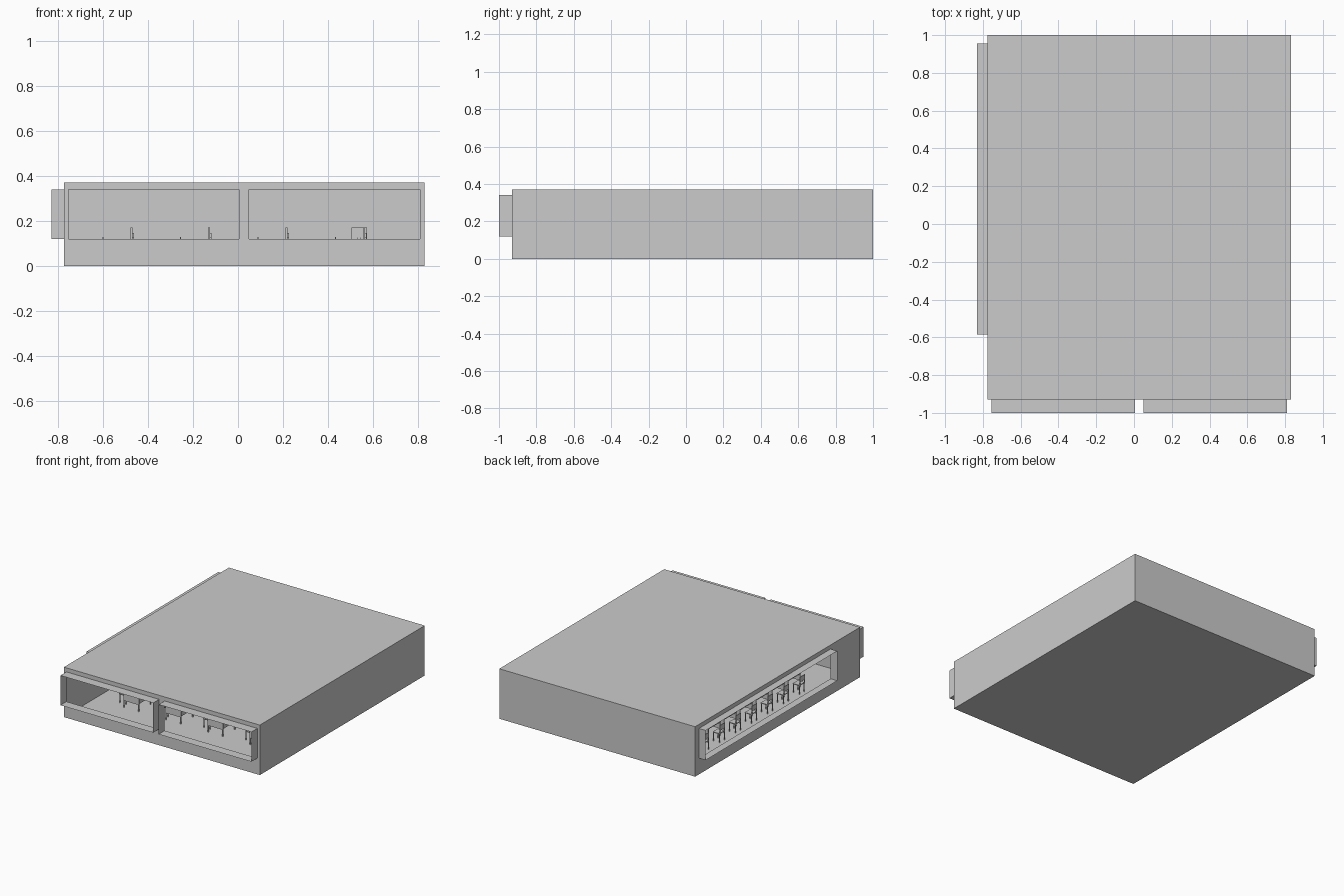
import bpy, bmesh
from mathutils import Matrix, Vector
from math import pi

if "Cube" in bpy.data.objects:
    bpy.data.objects.remove(bpy.data.objects["Cube"])

def finish(name, bm):
    mesh = bpy.data.meshes.new(name)
    bm.to_mesh(mesh)
    bm.free()
    ob = bpy.data.objects.new(name, mesh)
    bpy.context.collection.objects.link(ob)
    return ob

def quad(bm, *pts):
    bm.faces.new([bm.verts.new(p) for p in pts])

def boxes(name, parts):
    # each part: x0, x1, y0, y1, z0, z1
    bm = bmesh.new()
    for x0, x1, y0, y1, z0, z1 in parts:
        c = Vector(((x0 + x1) / 2, (y0 + y1) / 2, (z0 + z1) / 2))
        s = Matrix.Diagonal((x1 - x0, y1 - y0, z1 - z0, 1))
        bmesh.ops.create_cube(bm, size=1, matrix=Matrix.Translation(c) @ s)
    return finish(name, bm)

X0, X1, Y0, Y1, H = -0.775, 0.83, -0.93, 1.0, 0.37
Z0, Z1 = 0.12, 0.34

def window_wall(bm, a0, a1, openings, depth, place):
    # thin wall with openings, each surrounded by a projecting open surround
    def rect(u0, u1, w0, w1):
        if u1 > u0:
            quad(bm, place(u0, 0, w0), place(u1, 0, w0), place(u1, 0, w1), place(u0, 0, w1))
    rect(a0, a1, 0, Z0)
    rect(a0, a1, Z1, H)
    edges = [a0] + [v for o in openings for v in o] + [a1]
    for i in range(0, len(edges), 2):
        rect(edges[i], edges[i + 1], Z0, Z1)
    for u0, u1 in openings:
        ring = [(u0, Z0), (u1, Z0), (u1, Z1), (u0, Z1)]
        for (ua, wa), (ub, wb) in zip(ring, ring[1:] + ring[:1]):
            quad(bm, place(ua, 0, wa), place(ub, 0, wb),
                 place(ub, depth, wb), place(ua, depth, wa))

# Room shell: floor, roof, back and right walls plus the two window walls
bm = bmesh.new()
quad(bm, (X0, Y0, 0), (X0, Y1, 0), (X1, Y1, 0), (X1, Y0, 0))
quad(bm, (X0, Y0, H), (X1, Y0, H), (X1, Y1, H), (X0, Y1, H))
quad(bm, (X1, Y1, 0), (X0, Y1, 0), (X0, Y1, H), (X1, Y1, H))
quad(bm, (X1, Y0, 0), (X1, Y1, 0), (X1, Y1, H), (X1, Y0, H))
window_wall(bm, X0, X1, [(-0.755, 0.005), (0.05, 0.81)], 0.07,
            lambda u, d, w: (u, Y0 - d, w))
window_wall(bm, Y0, Y1, [(-0.585, 0.955)], 0.055,
            lambda u, d, w: (X0 - d, u, w))
bmesh.ops.remove_doubles(bm, verts=bm.verts, dist=0.0005)
finish("room_shell", bm)

# Workstation furniture, local origin under the screen, user sits on -x
def legs(x0, x1, y, top, t=0.006):
    return [(x, x + t, s, s + t, 0, top)
            for x in (x0, x1 - t) for s in (-y, y - t)]

desk = boxes("desk", [(-0.07, 0.06, -0.075, 0.075, 0.1, 0.107),
                      (0.045, 0.05, -0.07, 0.07, 0.05, 0.1),
                      (-0.065, 0.055, -0.073, -0.068, 0.05, 0.1),
                      (-0.065, 0.055, 0.068, 0.073, 0.05, 0.1)]
             + legs(-0.068, 0.058, 0.073, 0.1))
monitor = boxes("monitor", [(-0.008, 0.0, -0.035, 0.035, 0.118, 0.17),
                            (0.0, 0.006, -0.02, 0.02, 0.125, 0.145),
                            (0.0, 0.008, -0.007, 0.007, 0.107, 0.135),
                            (-0.012, 0.016, -0.018, 0.018, 0.107, 0.11)])
chair = boxes("chair", [(-0.13, -0.075, -0.03, 0.03, 0.062, 0.068),
                        (-0.134, -0.129, -0.03, 0.03, 0.09, 0.128),
                        (-0.134, -0.129, -0.03, -0.025, 0.06, 0.1),
                        (-0.134, -0.129, 0.025, 0.03, 0.06, 0.1)]
              + legs(-0.132, -0.077, 0.03, 0.064, 0.005))
source = {"desk": desk, "monitor": monitor, "chair": chair}

# Four columns of seven workstations, then one supervisor desk at the back
spots = [(-0.47 + 0.345 * i, -0.5 + 0.187 * j, 0) for i in range(4) for j in range(7)]
spots.append((0.54, 0.84, -pi / 2))
for n, (x, y, r) in enumerate(spots):
    for name, ob in source.items():
        item = ob if n == 0 else ob.copy()
        if n:
            item.name = name
            bpy.context.collection.objects.link(item)
        item.location = (x, y, 0)
        item.rotation_euler = (0, 0, r)
